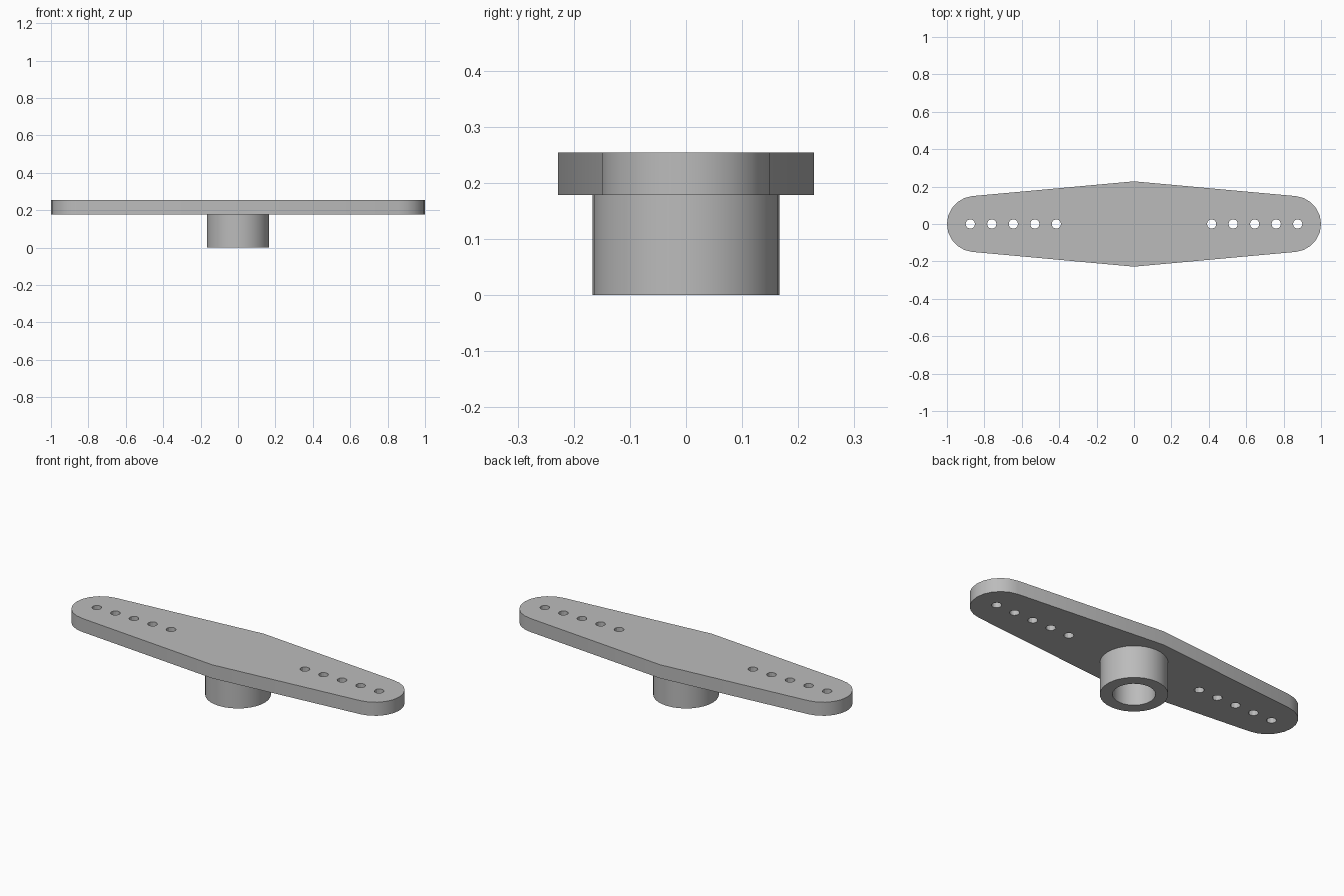
import bpy, bmesh
from math import cos, sin, pi, radians

cube = bpy.data.objects.get("Cube")
if cube:
    bpy.data.objects.remove(cube, do_unlink=True)

HUB_TOP, TOP = 0.178, 0.254
TIP_R, HALF_WIDTH = 0.15, 0.228

grey = bpy.data.materials.new("plain grey")
grey.use_nodes = True
colour = (0.5, 0.5, 0.5, 1)
grey.diffuse_color = colour
grey.node_tree.nodes["Principled BSDF"].inputs["Base Color"].default_value = colour


def arc(cx, r, start, end, steps):
    """Points on a circle centred on the x axis, both ends included."""
    angles = [start + (end - start) * i / steps for i in range(steps + 1)]
    return [(cx + r * cos(a), r * sin(a)) for a in angles]


def circle(cx, r, sides):
    return arc(cx, r, 0, 2 * pi, sides)[:-1]


def extruded(name, loops, z0, z1):
    """Fill an outline with its inner holes and extrude it upward."""
    bm = bmesh.new()
    edges = []
    for loop in loops:
        vs = [bm.verts.new((x, y, z0)) for x, y in loop]
        edges += [bm.edges.new((v, vs[i - 1])) for i, v in enumerate(vs)]
    bmesh.ops.triangle_fill(bm, edges=edges, use_beauty=True)
    made = bmesh.ops.extrude_face_region(bm, geom=bm.faces[:], use_keep_orig=True)
    for v in made["geom"]:
        if isinstance(v, bmesh.types.BMVert):
            v.co.z = z1
    bmesh.ops.recalc_face_normals(bm, faces=bm.faces[:])
    mesh = bpy.data.meshes.new(name)
    bm.to_mesh(mesh)
    bm.free()
    mesh.materials.append(grey)
    obj = bpy.data.objects.new(name, mesh)
    bpy.context.collection.objects.link(obj)
    bpy.ops.object.select_all(action="DESELECT")
    obj.select_set(True)
    bpy.context.view_layer.objects.active = obj
    bpy.ops.object.shade_smooth_by_angle(angle=radians(29))
    return obj


# Double-ended arm: rounded tips joined by straight tapers, widest in the middle
lean = radians(85)
right_tip = arc(1 - TIP_R, TIP_R, -lean, lean, 10)
left_tip = [(-x, -y) for x, y in right_tip]
outline = right_tip + [(0, HALF_WIDTH)] + left_tip + [(0, -HALF_WIDTH)]

# Row of five small through holes on each side
holes = [circle(side * (0.415 + 0.115 * i), 0.025, 12)
         for side in (-1, 1) for i in range(5)]
extruded("arm", [outline] + holes, HUB_TOP, TOP)

# Round hub below the arm with an open bore
extruded("hub", [circle(0, 0.167, 32), circle(0, 0.105, 32)], 0, HUB_TOP)
